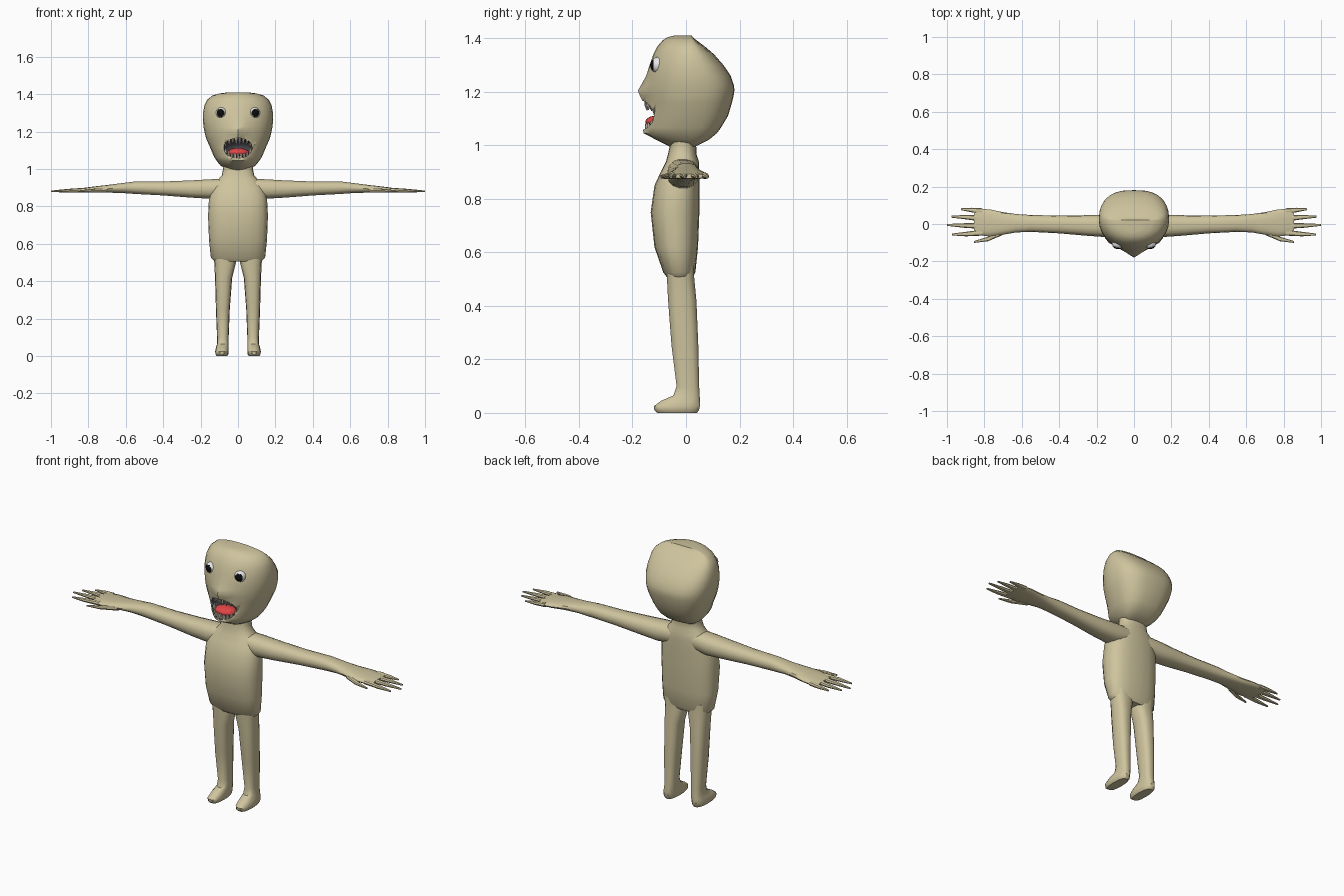
import bpy, bmesh, math, random
from mathutils import Vector, Matrix

if "Cube" in bpy.data.objects:
    bpy.data.objects.remove(bpy.data.objects["Cube"])

random.seed(4)


def material(name, rgb):
    m = bpy.data.materials.new(name)
    m.diffuse_color = (*rgb, 1)
    m.use_nodes = True
    m.node_tree.nodes["Principled BSDF"].inputs["Base Color"].default_value = m.diffuse_color
    return m


SKIN = material("pale skin", (0.62, 0.55, 0.34))
DARK = material("mouth grey", (0.07, 0.07, 0.08))
RED = material("tongue red", (0.75, 0.06, 0.06))
TOOTH = material("tooth cream", (0.72, 0.64, 0.52))
WHITE = material("eye white", (0.8, 0.8, 0.8))
BLACK = material("pupil black", (0.004, 0.004, 0.004))


def spow(t, n):
    return math.copysign(abs(t) ** (2 / n), t)


def ring(c, u, v, n=2.4, k=14):
    """Superellipse loop around c with half axes u and v."""
    c, u, v = Vector(c), Vector(u), Vector(v)
    return [c + u * spow(math.cos(a), n) + v * spow(math.sin(a), n)
            for a in (2 * math.pi * i / k for i in range(k))]


def loft(bm, rings):
    loops = [[bm.verts.new(p) for p in r] for r in rings]
    k = len(loops[0])
    for a, b in zip(loops, loops[1:]):
        for i in range(k):
            bm.faces.new((a[i], a[(i + 1) % k], b[(i + 1) % k], b[i]))
    bm.faces.new(loops[0])
    bm.faces.new(loops[-1])


def activate(o):
    bpy.ops.object.select_all(action='DESELECT')
    o.select_set(True)
    bpy.context.view_layer.objects.active = o


def finish(name, bm, mats, mirror=False, angle=40):
    bmesh.ops.recalc_face_normals(bm, faces=bm.faces)
    me = bpy.data.meshes.new(name)
    bm.to_mesh(me)
    bm.free()
    for m in mats:
        me.materials.append(m)
    o = bpy.data.objects.new(name, me)
    bpy.context.collection.objects.link(o)
    activate(o)
    bpy.ops.object.shade_smooth_by_angle(angle=math.radians(angle))
    if mirror:
        o.modifiers.new("mirror", 'MIRROR').use_mirror_merge = False
    return o


def upright(z, cx, w, yf, yb, n=2.4, k=14):
    return ring((cx, (yf + yb) / 2, z), (w, 0, 0), (0, (yb - yf) / 2, 0), n, k)


# torso and neck: z, half width, front y, back y
bm = bmesh.new()
loft(bm, [upright(z, 0, w, f, b, 2.5, 20) for z, w, f, b in (
    (.505, .125, -.07, .025), (.525, .145, -.085, .035), (.62, .155, -.118, .045),
    (.75, .160, -.132, .05), (.85, .155, -.118, .05), (.90, .14, -.095, .05),
    (.94, .11, -.075, .048), (.965, .087, -.068, .04), (1.0, .08, -.06, .038),
    (1.04, .085, -.06, .05))])
finish("torso", bm, [SKIN])

# legs with feet: z, centre x, half width, front y, back y
bm = bmesh.new()
loft(bm, [upright(z, c, w, f, b, 2.6) for z, c, w, f, b in (
    (.56, .073, .06, -.075, .03), (.50, .069, .058, -.072, .032),
    (.42, .077, .046, -.068, .04), (.25, .081, .037, -.055, .047),
    (.10, .081, .031, -.036, .05), (.065, .081, .031, -.048, .052),
    (.045, .084, .034, -.095, .054), (.025, .086, .036, -.122, .054),
    (.01, .086, .035, -.12, .05), (0, .086, .028, -.108, .043))])
finish("legs", bm, [SKIN], True)

# arms and palms: x, centre z, half height, front y, back y
bm = bmesh.new()
loft(bm, [ring((x, (f + b) / 2, z), (0, (b - f) / 2, 0), (0, 0, h)) for x, z, h, f, b in (
    (.06, .90, .05, -.07, .045), (.15, .893, .053, -.07, .05),
    (.25, .893, .047, -.063, .047), (.40, .896, .038, -.05, .045),
    (.55, .90, .034, -.042, .048), (.63, .898, .026, -.045, .053),
    (.70, .894, .021, -.057, .063), (.77, .89, .017, -.067, .078),
    (.83, .886, .013, -.06, .081), (.855, .885, .009, -.055, .076))])
# fingers and thumb: base, middle, tip
for pts in (((.81, .068), (.87, .075), (.925, .079)), ((.82, .03), (.90, .037), (.977, .039)),
            ((.82, -.01), (.91, -.008), (1.0, -.005)), ((.81, -.046), (.90, -.054), (.972, -.056)),
            ((.70, -.042), (.78, -.08), (.855, -.096))):
    rs = []
    for (x, y), r, z in zip(pts, (.016, .012, .005), (.887, .884, .881)):
        rs.append(ring((x, y, z), (0, r, 0), (0, 0, r * .8), 2, 8))
    loft(bm, rs)
finish("arms", bm, [SKIN], True)


# head: z, half width, front y, back y, nose or lip bump
def head_ring(z, w, f, b, bump, k=28):
    cy, pts = .02, []
    for i in range(k):
        a = 2 * math.pi * i / k
        s, c = math.sin(a), math.cos(a)
        if c > 0:                     # rounded face
            x, y = w * s, cy + (f - cy) * c
            y -= bump * math.exp(-(x / .038) ** 2)
        else:                         # boxier back
            x, y = w * spow(s, 2.7), cy - (b - cy) * spow(c, 2.7)
        pts.append(Vector((x, y, z)))
    return pts


bm = bmesh.new()
loft(bm, [head_ring(*r) for r in (
    (.995, .06, -.06, .035, 0), (1.02, .095, -.11, .085, 0), (1.045, .115, -.15, .115, .008),
    (1.065, .128, -.152, .13, .01), (1.11, .147, -.145, .157, .008), (1.16, .169, -.145, .172, .015),
    (1.185, .176, -.147, .178, .025), (1.205, .18, -.148, .181, .032), (1.225, .184, -.147, .179, .021),
    (1.26, .188, -.143, .167, .006), (1.30, .187, -.136, .14, 0), (1.34, .18, -.122, .105, 0),
    (1.37, .165, -.107, .07, 0), (1.392, .138, -.088, .04, 0), (1.404, .10, -.07, .025, 0),
    (1.41, .05, -.045, .022, 0))])
head = finish("head", bm, [SKIN, DARK])


def ball(bm, c, r, seg=20):
    m = Matrix.Translation(c) @ Matrix.Diagonal((*r, 1))
    return bmesh.ops.create_uvsphere(bm, u_segments=seg, v_segments=seg // 2, radius=1, matrix=m)


# open mouth cut into the head, its lining painted dark
MC, MR = Vector((0, -.165, 1.112)), Vector((.087, .10, .054))
bm = bmesh.new()
ball(bm, MC, MR, 24)
cutter = finish("mouth_cutter", bm, [])
cutter.hide_render = True
mod = head.modifiers.new("mouth", 'BOOLEAN')
mod.operation, mod.object, mod.solver = 'DIFFERENCE', cutter, 'EXACT'
activate(head)
bpy.ops.object.modifier_apply(modifier="mouth")
bpy.data.objects.remove(cutter)
for p in head.data.polygons:
    d = p.center - MC
    inside = sum((d[i] / MR[i]) ** 2 for i in range(3)) < .995
    p.material_index = 1 if inside else 0

# tongue
bm = bmesh.new()
ball(bm, (0, -.105, 1.088), (.06, .047, .024))
finish("tongue", bm, [RED])

# uneven pointed teeth along both lips
bm = bmesh.new()
for side, count in ((1, 8), (-1, 9)):
    for i in range(count):
        t = -1 + 2 * i / (count - 1)
        x = .068 * t
        edge = MR.z * math.sqrt(1 - (x / MR.x) ** 2)
        y = -.146 + .035 * t * t
        h = random.uniform(.024, .036)
        z = MC.z + side * edge
        r = random.uniform(.008, .011)
        loft(bm, [ring((x, y, z + side * .006), (r, 0, 0), (0, r, 0), 2, 7),
                  ring((x * .98, y - .002, z - side * h * .5), (r * .75, 0, 0), (0, r * .75, 0), 2, 7),
                  ring((x * .95, y, z - side * h), (.0015, 0, 0), (0, .0015, 0), 2, 7)])
finish("teeth", bm, [TOOTH])

# eyes: white balls with a large black pupil facing forward
bm = bmesh.new()
c = Vector((.088, -.104, 1.30))
bmesh.ops.create_uvsphere(bm, u_segments=24, v_segments=16, radius=.03,
                          matrix=Matrix.Translation(c) @ Matrix.Rotation(math.radians(90), 4, 'X'))
look = Vector((.25, -1, 0)).normalized()
for f in bm.faces:
    if (f.calc_center_median() - c).normalized().dot(look) > .72:
        f.material_index = 1
finish("eyes", bm, [WHITE, BLACK], True)
